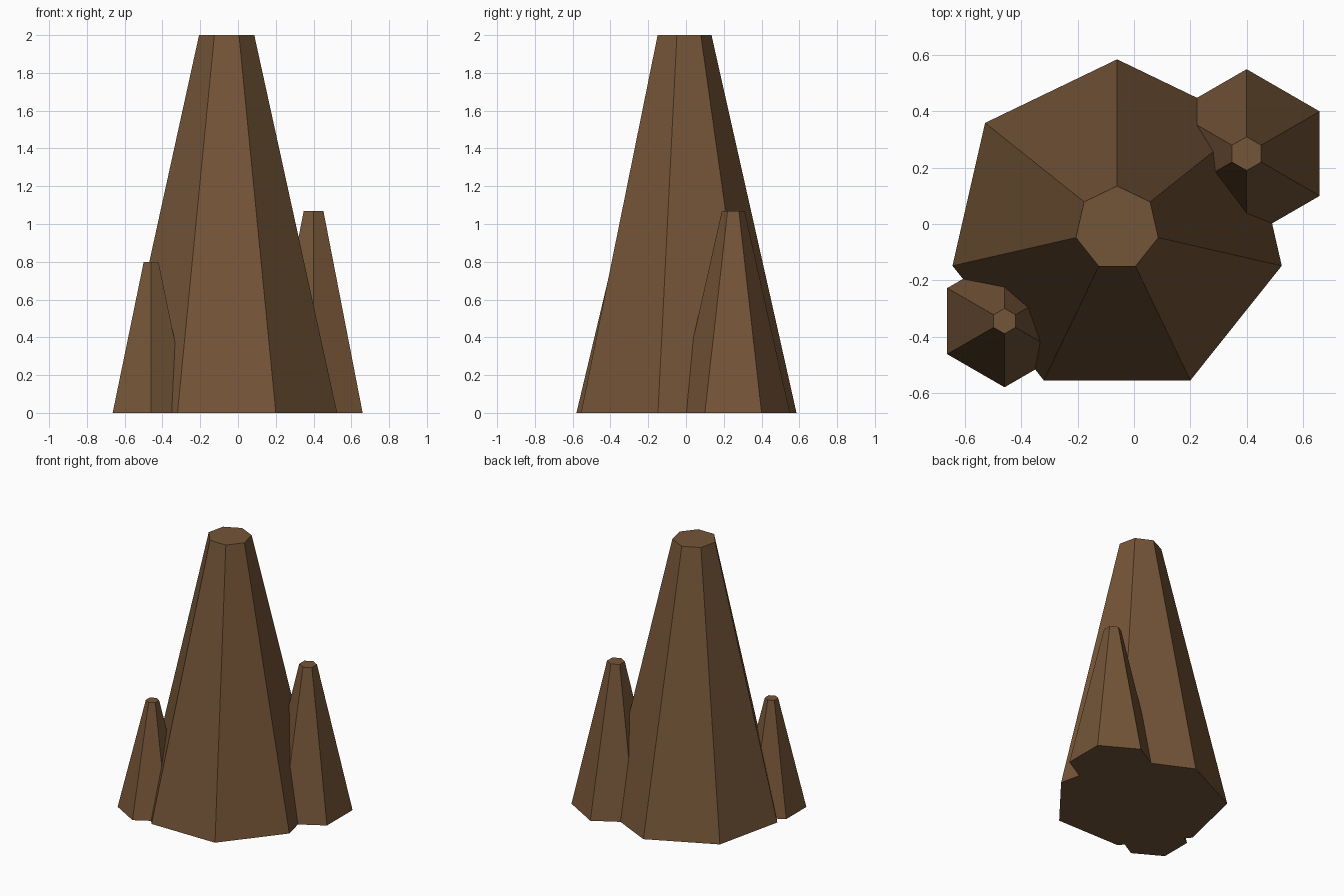
import bpy
from math import pi

cube = bpy.data.objects.get("Cube")
if cube:
    bpy.data.objects.remove(cube, do_unlink=True)

# Single brown rock colour
rock = bpy.data.materials.new("brown_rock")
rock.use_nodes = True
rock.diffuse_color = (0.175, 0.09, 0.039, 1)
bsdf = rock.node_tree.nodes["Principled BSDF"]
bsdf.inputs["Base Color"].default_value = rock.diffuse_color
bsdf.inputs["Roughness"].default_value = 0.9


def spire(name, sides, x, y, base_radius, tip_radius, height):
    """Flat-topped tapering rock spire, with one corner pointing to the back."""
    bpy.ops.mesh.primitive_cone_add(
        vertices=sides, radius1=base_radius, radius2=tip_radius,
        depth=height, location=(x, y, height / 2))
    obj = bpy.context.object
    obj.name = name
    obj.data.materials.append(rock)
    # Bring a corner round to +y
    corner = max(obj.data.vertices, key=lambda v: v.co.y).co
    if abs(corner.x) > 0.001:
        obj.rotation_euler.z = pi / 2
    return obj


# Tall central spire and the two smaller ones leaning into its sides
spire("main_spire", 7, -0.06, -0.015, 0.6, 0.15, 2.0)
spire("back_left_spire", 6, 0.40, 0.25, 0.30, 0.06, 1.07)
spire("front_right_spire", 6, -0.46, -0.345, 0.235, 0.045, 0.8)
